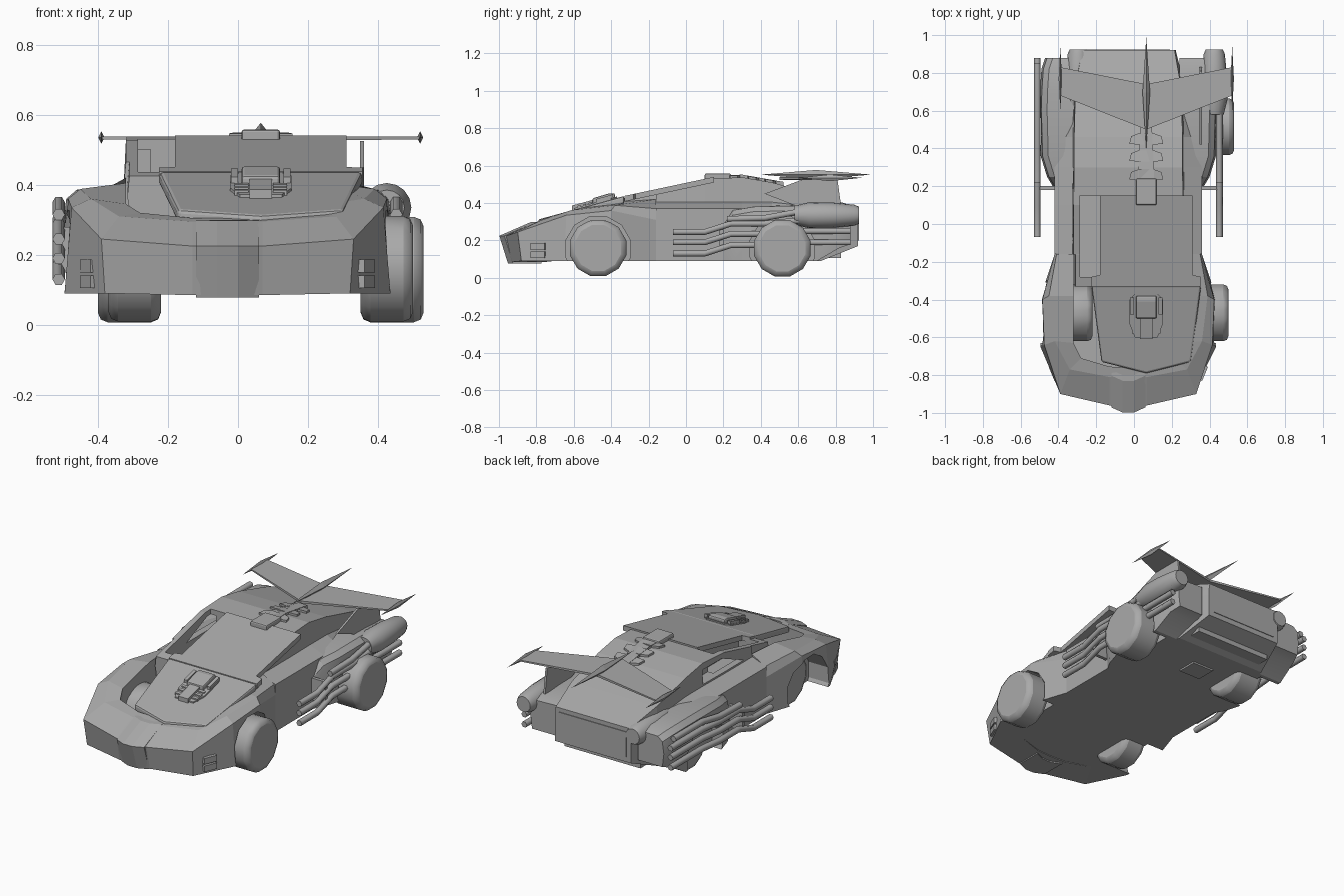
import bpy, bmesh, math

if "Cube" in bpy.data.objects:
    bpy.data.objects.remove(bpy.data.objects["Cube"])

grey = bpy.data.materials.new("plain_grey")
grey.use_nodes = True
grey.diffuse_color = (0.4, 0.4, 0.4, 1)
grey.node_tree.nodes["Principled BSDF"].inputs["Base Color"].default_value = (0.4, 0.4, 0.4, 1)

SHELL, CORE = -0.03, 0.065    # centre lines of the outer shell and the inner parts


def finish(name, bm, smooth=None, bevel=0):
    bmesh.ops.recalc_face_normals(bm, faces=bm.faces)
    me = bpy.data.meshes.new(name)
    bm.to_mesh(me)
    bm.free()
    me.materials.append(grey)
    ob = bpy.data.objects.new(name, me)
    bpy.context.collection.objects.link(ob)
    bpy.ops.object.select_all(action="DESELECT")
    ob.select_set(True)
    bpy.context.view_layer.objects.active = ob
    if bevel:
        mod = ob.modifiers.new("bevel", "BEVEL")
        mod.width, mod.segments, mod.limit_method = bevel, 2, "ANGLE"
    if smooth:
        bpy.ops.object.shade_smooth_by_angle(angle=math.radians(smooth))
    return ob


def loft(name, rings, **kw):
    """Skin closed rings of equal length and cap both ends."""
    bm = bmesh.new()
    rows = [[bm.verts.new(p) for p in r] for r in rings]
    n = len(rows[0])
    for a, b in zip(rows, rows[1:]):
        for i in range(n):
            bm.faces.new((a[i], a[(i + 1) % n], b[(i + 1) % n], b[i]))
    bm.faces.new(rows[0])
    bm.faces.new(rows[-1])
    return finish(name, bm, **kw)


def side_prism(name, outline, x0, x1, **kw):
    return loft(name, [[(x, y, z) for y, z in outline] for x in (x0, x1)], **kw)


def box(name, x0, x1, y0, y1, z0, z1, **kw):
    return side_prism(name, [(y0, z0), (y1, z0), (y1, z1), (y0, z1)], x0, x1, **kw)


def plate(name, half, cx, top, thick, **kw):
    """Plate with a mirrored plan outline, its height following top(y)."""
    plan = [(cx + x, y) for x, y in half] + [(cx - x, y) for x, y in reversed(half) if x]
    return loft(name, [[(x, y, top(y) - d) for x, y in plan] for d in (thick, 0)], **kw)


def disc(name, x0, x1, y, z, r, n=12, **kw):
    turn = 2 * math.pi / n
    ring = [(y + r * math.cos(turn * (i + .5)), z + r * math.sin(turn * (i + .5))) for i in range(n)]
    return side_prism(name, ring, x0, x1, **kw)


def cut(target, cutter):
    bpy.context.view_layer.objects.active = target
    mod = target.modifiers.new("cut", "BOOLEAN")
    mod.operation, mod.object, mod.solver = "DIFFERENCE", cutter, "EXACT"
    bpy.ops.object.modifier_apply(modifier=mod.name)
    bpy.data.objects.remove(cutter)


def arches(target, y):
    for x0, x1 in ((0.33, 0.7), (-0.7, -0.36)):
        cut(target, disc("arch_cutter", x0, x1, y, 0.155, 0.178))


def lerp(y, y0, z0, y1, z1):
    return z0 + (z1 - z0) * (y - y0) / (y1 - y0)


# Front shell: a U around the hood, each station = floor, shoulder, ridge, opening, inner floor
stations = [
    ((0, -.945, .085), (0, -.985, .225), (0, -.81, .295), (0, -.76, .305)),
    ((.1, -.93, .085), (.1, -.96, .225), (.1, -.81, .295), (.1, -.755, .305)),
    ((.35, -.88, .09), (.36, -.9, .245), (.31, -.77, .31), (.25, -.71, .32)),
    ((.465, -.65, .09), (.445, -.64, .335), (.39, -.62, .36), (.29, -.63, .345)),
    ((.47, -.4, .09), (.455, -.4, .36), (.42, -.38, .388), (.29, -.38, .405)),
    ((.39, -.16, .09), (.39, -.16, .31), (.38, -.16, .37), (.29, -.16, .42)),
]


def station(s, side):
    ring = [(SHELL + side * x, y, z) for x, y, z in s]
    return ring + [(ring[-1][0], ring[-1][1], s[0][2])]


front = loft("front_shell", [station(s, -1) for s in reversed(stations)] + [station(s, 1) for s in stations[1:]])
arches(front, -0.47)

# Cabin and tail: y, bottom, sill half width, belt height, roof half width, roof height
cabin_rows = [
    (-.33, .09, .28, .33, .28, .425), (-.161, .09, .28, .36, .28, .465), (-.16, .09, .39, .37, .29, .465),
    (.1, .09, .39, .37, .29, .528), (.3, .09, .39, .37, .287, .538), (.46, .09, .36, .37, .287, .51),
    (.72, .09, .3, .34, .28, .44), (.92, .17, .25, .3, .245, .375)]
cabin = loft("cabin_body", [
    [(SHELL + x, y, z) for x, z in ((-w, b), (w, b), (w, s), (t + .006, s + .035),
                                    (t, h), (-t, h), (-t - .006, s + .035), (-w, s))]
    for y, b, w, s, t, h in cabin_rows])
cut(cabin, box("opening_cutter", -.285, -.15, -.28, .15, .36, .7))
cut(cabin, side_prism("window_cutter", [(-.08, .415), (.3, .415), (.3, .5), (.12, .5)], -.5, -.25))

# Floor under the hood with a small hatch
plate("floor_pan", [(0, -.78), (.25, -.73), (.31, -.62), (.31, -.15)], SHELL, lambda y: .15, .06)
box("floor_hatch", SHELL - .07, SHELL + .07, .45, .57, .08, .1)

# Nose ridge, pointed in plan, and corner lamps
loft("nose_ridge", [
    [(SHELL + x, y + d, z) for y, z in ((-.998, .225), (-.952, .078), (-.8, .078), (-.8, .3), (-.83, .298))]
    for x, d in ((-.09, .027), (-.03, 0), (.03, 0), (.09, .027))])
for side in (-1, 1):
    for z in (.105, .15):
        lamp = box("corner_lamp", -.01, .01, -.04, .04, z, z + .036)
        lamp.location = (SHELL + side * .397, -.79, 0)
        lamp.rotation_euler.z = -side * math.atan2(.1, .24)


# Hood, windscreen panel and hood intake
def hood_z(y):
    return lerp(y, -.79, .312, -.33, .438)


def screen_z(y):
    return lerp(y, -.33, .438, .15, .54)


plate("hood", [(0, -.79), (.237, -.73), (.29, -.33)], CORE, hood_z, .04, bevel=.01)
plate("windscreen_panel", [(.29, -.33), (.29, -.28), (.245, -.27), (.245, .15)], CORE, screen_z, .03)
side_prism("intake_block", [(-.5, .37), (-.38, .4), (-.38, .452), (-.41, .452), (-.5, .425)],
           CORE - .055, CORE + .055, bevel=.008)
plate("intake_snout", [(.032, -.61), (.032, -.49)], CORE, lambda y: hood_z(y) + .025, .05)
plate("intake_base", [(.06, -.6), (.088, -.53), (.088, -.4), (.06, -.37)], CORE, lambda y: hood_z(y) + .008, .02)
for side in (-1, 1):
    for y in (-.58, -.55, -.52):
        plate("intake_louver", [(.02, y), (.02, y + .015)], CORE + side * .055, lambda y: hood_z(y) + .015, .03)
    plate("intake_fin", [(.01, -.48), (.01, -.39)], CORE + side * .075, lambda y: hood_z(y) + .025, .04)


# Roof spine with ribs
def roof_z(y):
    return min(lerp(y, .1, .528, .3, .538), lerp(y, .3, .538, .46, .51))


box("roof_scoop", CORE - .055, CORE + .055, .1, .24, .52, .558, bevel=.008)
plate("roof_spine", [(.04, .22), (.04, .3), (.03, .52)], CORE, lambda y: roof_z(y) + .014, .03)
for y in (.23, .33, .42):
    plate("roof_rib", [(.04, y), (.09, y + .005), (.08, y + .045), (.04, y + .06)], CORE,
          lambda y: roof_z(y) + .012, .03)

# Rear fender pods: y, bottom, outer half width, top height
pod_rows = [(.2, .09, .4, .31), (.25, .09, .43, .365), (.36, .09, .464, .384), (.6, .09, .47, .39),
            (.7, .09, .468, .388), (.82, .16, .46, .38), (.88, .18, .44, .36)]
for side in (-1, 1):
    pod = loft("rear_fender", [
        [(SHELL + side * x, y, z) for x, z in ((.27, b), (w - .01, b), (w, h - .1), (w - .01, h - .03),
                                               (w - .04, h - .004), (.27, h))]
        for y, b, w, h in pod_rows], smooth=30)
    arches(pod, 0.515)

# Tail thrusters, tapered to the back
for side in (-1, 1):
    loft("thruster", [
        [(CORE + side * .36 + r * math.cos(a * math.pi / 8), y, .335 + r * math.sin(a * math.pi / 8))
         for a in range(16)]
        for y, r in ((.58, .05), (.66, .07), (.78, .068), (.9, .056), (.925, .045))], smooth=35)

# Tail panel and lower tail lip
box("tail_panel", SHELL - .22, SHELL + .22, .9, .924, .2, .35)
box("tail_lip", SHELL - .25, SHELL + .25, .72, .83, .105, .14)

# Wheels
for name, y, z, outer in (("front_wheel", -.47, .16, .435), ("rear_wheel", .515, .158, .465)):
    for side in (-1, 1):
        disc(name, CORE + side * .285, CORE + side * outer, y, z, .156, bevel=.028, smooth=40)


# Side exhaust pipes and their brackets
def pipe(x, pts):
    cu = bpy.data.curves.new("exhaust_pipe", "CURVE")
    cu.dimensions, cu.bevel_depth, cu.bevel_resolution, cu.use_fill_caps = "3D", .018, 1, True
    sp = cu.splines.new("POLY")
    sp.points.add(len(pts) - 1)
    for p, (y, z) in zip(sp.points, pts):
        p.co = (x, y, z, 1)
    cu.materials.append(grey)
    ob = bpy.data.objects.new("exhaust_pipe", cu)
    bpy.context.collection.objects.link(ob)


for side in (-1, 1):
    x = SHELL + side * .482
    for z in (.13, .19, .245):
        pipe(x, [(-.07, z), (.1, z), (.24, z + .045), (.42, z + .045), (.58, z + .06), (.88, z + .06)])
    pipe(x, [(.22, .315), (.42, .32), (.58, .35), (.85, .35)])
    a, b = sorted((SHELL + side * .37, x))
    box("pipe_bracket", a, b, .18, .2, .15, .28)

# Rear wing, flat on top and thicker at the root
for side in (-1, 1):
    loft("wing", [
        [(CORE + side * x, y, z) for y, z in ((le, .538), (te, .538), (te, .538 - t), (le, .538 - t))]
        for x, le, te, t in ((0, .5, .74, .014), (.455, .68, .83, .008))])


# Centre fin, winglets and side support
def spike(name, x, y0, y1, z, rx, rz):
    mid = y0 + (y1 - y0) * .5
    bm = bmesh.new()
    tips = [bm.verts.new((x, y, z)) for y in (y0, y1)]
    ring = [bm.verts.new((x + dx, mid, z + dz)) for dx, dz in ((rx, 0), (0, rz), (-rx, 0), (0, -rz))]
    for i in range(4):
        for tip in tips:
            bm.faces.new((tip, ring[i], ring[(i + 1) % 4]))
    finish(name, bm)


spike("wing_fin", CORE, .4, .99, .552, .02, .025)
for side in (-1, 1):
    spike("winglet", CORE + side * .455, .6, .94, .535, .009, .018)
side_prism("wing_support", [(.42, .45), (.62, .525), (.81, .525), (.83, .38), (.6, .38)], .348, .36)
